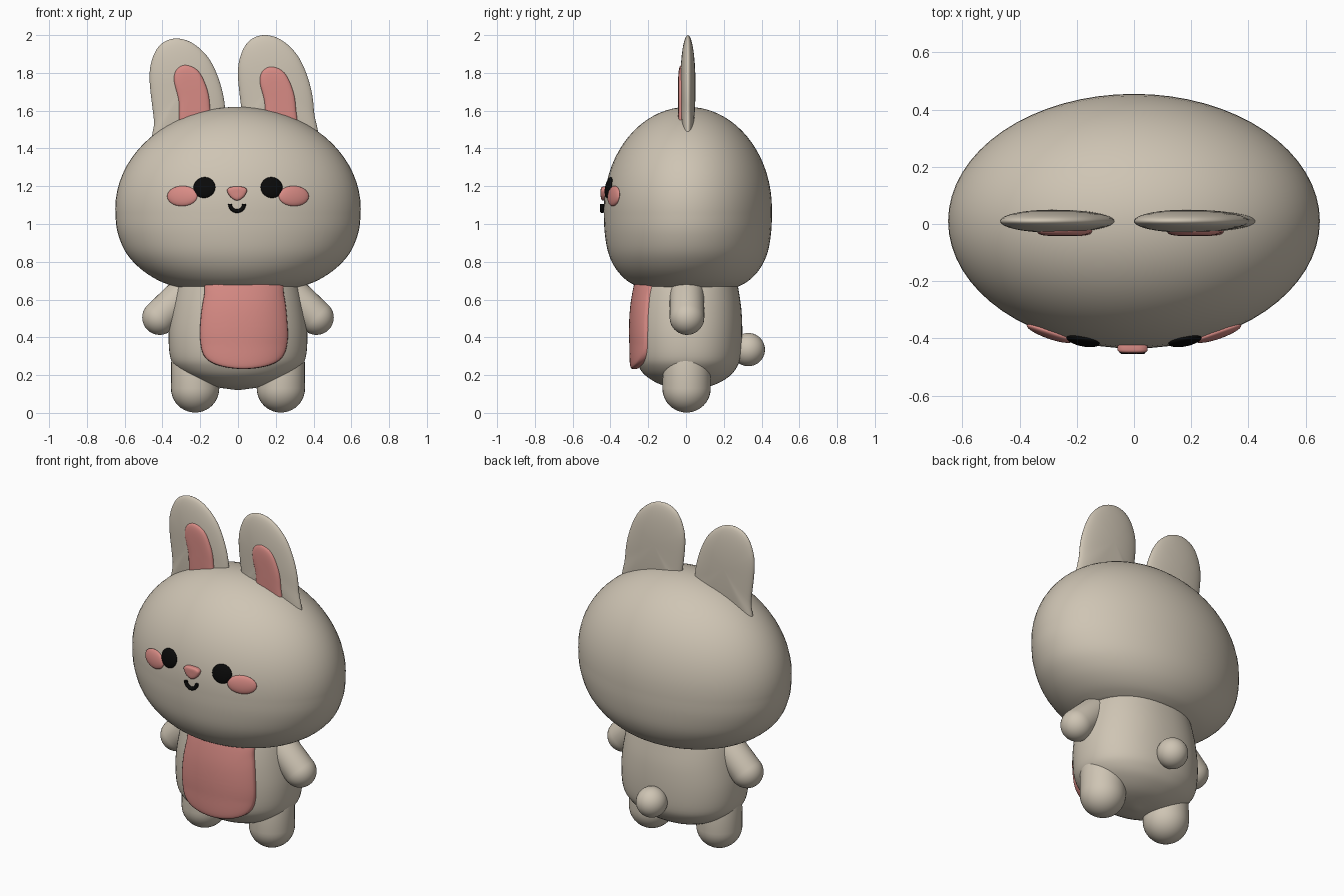
import bpy, bmesh, math
from mathutils import Vector, Matrix

if "Cube" in bpy.data.objects:
    bpy.data.objects.remove(bpy.data.objects["Cube"])


def material(name, color):
    m = bpy.data.materials.new(name)
    m.diffuse_color = (*color, 1)
    m.use_nodes = True
    m.node_tree.nodes["Principled BSDF"].inputs["Base Color"].default_value = m.diffuse_color
    return m


FUR = material("warm beige", (0.62, 0.555, 0.455))
PINK = material("soft pink", (0.69, 0.26, 0.235))
BLACK = material("black", (0.003, 0.003, 0.003))


def finish(name, bm, mat):
    bmesh.ops.remove_doubles(bm, verts=bm.verts, dist=1e-5)
    bmesh.ops.recalc_face_normals(bm, faces=bm.faces)
    me = bpy.data.meshes.new(name)
    bm.to_mesh(me)
    bm.free()
    ob = bpy.data.objects.new(name, me)
    bpy.context.collection.objects.link(ob)
    me.materials.append(mat)
    bpy.ops.object.select_all(action='DESELECT')
    ob.select_set(True)
    bpy.context.view_layer.objects.active = ob
    bpy.ops.object.shade_smooth_by_angle(angle=math.radians(50))
    return ob


def smooth_path(pts, steps, closed):
    """Catmull-Rom interpolation through the points."""
    pts = [Vector(p) for p in pts]
    n = len(pts)
    get = (lambda i: pts[i % n]) if closed else (lambda i: pts[max(0, min(n - 1, i))])
    out = []
    for i in range(n if closed else n - 1):
        a, b, c, d = (get(i + k) for k in (-1, 0, 1, 2))
        for s in range(steps):
            t = s / steps
            out.append(0.5 * (2 * b + (c - a) * t + (2 * a - 5 * b + 4 * c - d) * t ** 2
                              + (3 * b - a - 3 * c + d) * t ** 3))
    return out if closed else out + [pts[-1]]


def skin(bm, rings):
    """Join equal closed rings of positions with quads."""
    vs = [[bm.verts.new(p) for p in r] for r in rings]
    n = len(vs[0])
    for a, b in zip(vs, vs[1:]):
        for i in range(n):
            bm.faces.new((a[i], a[(i + 1) % n], b[(i + 1) % n], b[i]))
    return vs


def loft(name, profile, power, cy, mat, seg=64):
    """Stack of superellipses given as (z, half width, half depth)."""
    rings = []
    for z, rx, ry in profile:
        ring = []
        for k in range(seg):
            a = 2 * math.pi * k / seg
            c, s = math.cos(a), math.sin(a)
            ring.append((rx * math.copysign(abs(c) ** (2 / power), c),
                         cy + ry * math.copysign(abs(s) ** (2 / power), s), z))
        rings.append(ring)
    bm = bmesh.new()
    skin(bm, rings)
    bmesh.ops.remove_doubles(bm, verts=bm.verts, dist=1e-5)
    bmesh.ops.dissolve_degenerate(bm, dist=1e-6, edges=bm.edges)
    bmesh.ops.holes_fill(bm, edges=[e for e in bm.edges if e.is_boundary])
    return finish(name, bm, mat)


def pillow(name, outline, front, back, power, mat, shift=(0, 0)):
    """Rounded cushion over an outline in x and z, between two y surfaces."""
    pts = [p + Vector(shift) for p in smooth_path(outline, 6, True)]
    mid = sum(pts, Vector((0, 0))) / len(pts)
    ts = [math.sin(math.pi / 2 * k / 12) for k in range(13)]
    rings = []
    for side, levels in ((1, ts), (-1, ts[-2::-1])):
        for t in levels:
            h = side * max(0, 1 - t ** power) ** (1 / power)
            ring = []
            for p in pts:
                x, z = mid + (p - mid) * t
                f, b = front(x, z), back(x, z)
                ring.append((x, (f + b) / 2 + h * (f - b) / 2, z))
            rings.append(ring)
    bm = bmesh.new()
    skin(bm, rings)
    return finish(name, bm, mat)


def capsule(name, start, end, r, mat):
    """Sphere at start, stretched towards end."""
    start, axis = Vector(start), Vector(end) - Vector(start)
    bm = bmesh.new()
    bmesh.ops.create_uvsphere(bm, u_segments=32, v_segments=20, radius=r)
    for v in bm.verts:
        if v.co.z > 1e-4:
            v.co.z += axis.length
    rot = Vector((0, 0, 1)).rotation_difference(axis).to_matrix().to_4x4()
    bm.transform(Matrix.Translation(start) @ rot)
    return finish(name, bm, mat)


# Head: domed top, fuller and flatter underside
HC, HX, HY, HT, CY = 1.08, 0.65, 0.445, 0.54, 0.01
head = [(HC + HT * math.cos(a), HX * math.sin(a), HY * math.sin(a))
        for a in (math.pi / 2 * k / 18 for k in range(18))]
head += smooth_path([(HC, HX, HY), (0.97, 0.641, 0.442), (0.86, 0.60, 0.425), (0.78, 0.535, 0.392),
                     (0.72, 0.455, 0.345), (0.68, 0.37, 0.29), (0.66, 0.28, 0.22), (0.652, 0, 0)], 4, False)
loft("head", head, 2, CY, FUR)

# Body
body = smooth_path([(0.75, 0.29, 0.25), (0.67, 0.325, 0.265), (0.55, 0.352, 0.283), (0.42, 0.367, 0.288),
                    (0.30, 0.36, 0.28), (0.24, 0.33, 0.258), (0.19, 0.265, 0.215), (0.145, 0.16, 0.13),
                    (0.12, 0, 0)], 4, False)
loft("body", body, 2.2, CY, FUR)


# Belly patch following the body front
def body_front(x, z):
    z = max(z, 0.36)
    _, rx, ry = min(body, key=lambda p: abs(p[0] - z))
    for a, b in zip(body, body[1:]):
        if a[0] >= z >= b[0]:
            t = (a[0] - z) / (a[0] - b[0])
            _, rx, ry = a.lerp(b, t)
    return CY - ry * max(0, 1 - (abs(x) / rx) ** 2.2) ** (1 / 2.2)


belly = [(-0.155, 0.71), (-0.18, 0.62), (-0.198, 0.50), (-0.20, 0.38), (-0.175, 0.295), (-0.10, 0.25),
         (0.03, 0.232), (0.16, 0.25), (0.235, 0.295), (0.263, 0.38), (0.26, 0.50), (0.245, 0.62),
         (0.215, 0.71), (0.03, 0.72)]
pillow("belly_patch", belly, lambda x, z: body_front(x, z) - 0.024,
       lambda x, z: body_front(x, z) + 0.03, 6, PINK)

# Ears: the same leaning shape on both sides
ear = [(-0.43, 1.38), (-0.445, 1.55), (-0.468, 1.76), (-0.455, 1.87), (-0.41, 1.95), (-0.333, 1.982),
       (-0.24, 1.957), (-0.15, 1.87), (-0.09, 1.73), (-0.066, 1.58), (-0.07, 1.38)]
inner = [(-0.295, 1.48), (-0.315, 1.65), (-0.34, 1.76), (-0.325, 1.82), (-0.275, 1.842), (-0.21, 1.81),
         (-0.165, 1.72), (-0.148, 1.62), (-0.15, 1.48)]
for side, s_ear, s_in in (("left", (0, 0), (0, 0)), ("right", (0.468, 0.018), (0.455, -0.008))):
    pillow(side + "_ear", ear, lambda x, z: -0.03, lambda x, z: 0.05, 2, FUR, s_ear)
    pillow(side + "_inner_ear", inner, lambda x, z: -0.042, lambda x, z: 0.012, 4, PINK, s_in)


def face_blob(name, x, z, rx, rz, depth, mat):
    """Flattened ball lying on the head surface."""
    k = math.sqrt(1 - (x / HX) ** 2 - ((z - HC) / HT) ** 2)
    n = Vector((x / HX ** 2, -k / HY, (z - HC) / HT ** 2)).normalized()
    right = Vector((0, 0, 1)).cross(-n).normalized() * -1
    up = n.cross(right)
    bm = bmesh.new()
    bmesh.ops.create_uvsphere(bm, u_segments=32, v_segments=16, radius=1)
    for v in bm.verts:
        v.co = (Vector((x, CY - HY * k, z)) + right * v.co.x * rx + up * v.co.y * rz + n * v.co.z * depth)
    finish(name, bm, mat)


# Eyes, cheeks, arms and legs
for side, s in (("left", -1), ("right", 1)):
    face_blob(side + "_eye", s * 0.178, 1.193, 0.059, 0.056, 0.018, BLACK)
    face_blob(side + "_cheek", s * 0.295, 1.148, 0.085, 0.054, 0.018, PINK)
    capsule(side + "_arm", (s * 0.415, 0.005, 0.505), (s * 0.26, 0.005, 0.655), 0.092, FUR)
    capsule(side + "_leg", (s * 0.227, 0.003, 0.13), (s * 0.227, 0.003, 0.25), 0.128, FUR)

# Tail
bm = bmesh.new()
bmesh.ops.create_uvsphere(bm, u_segments=32, v_segments=20, radius=0.088,
                          matrix=Matrix.Translation((0, 0.33, 0.335)))
finish("tail", bm, FUR)

# Nose
nose = [(-0.058, 1.178), (-0.04, 1.195), (-0.005, 1.198), (0.03, 1.195), (0.048, 1.178),
        (0.03, 1.143), (-0.005, 1.124), (-0.04, 1.143)]
pillow("nose", nose, lambda x, z: -0.452, lambda x, z: -0.41, 4, PINK)

# Mouth: small smiling tube
rings = []
for k in range(17):
    a = math.pi + math.pi * k / 16
    d = Vector((math.cos(a), 0, math.sin(a)))
    c = Vector((-0.005, -0.443, 1.105)) + d * 0.037
    rings.append([c + d * 0.01 * math.cos(b) + Vector((0, 0.012 * math.sin(b), 0))
                  for b in (math.pi * j / 5 for j in range(10))])
bm = bmesh.new()
tube = skin(bm, rings)
for end in (tube[0], tube[-1]):
    bm.faces.new(end)
finish("mouth", bm, BLACK)
